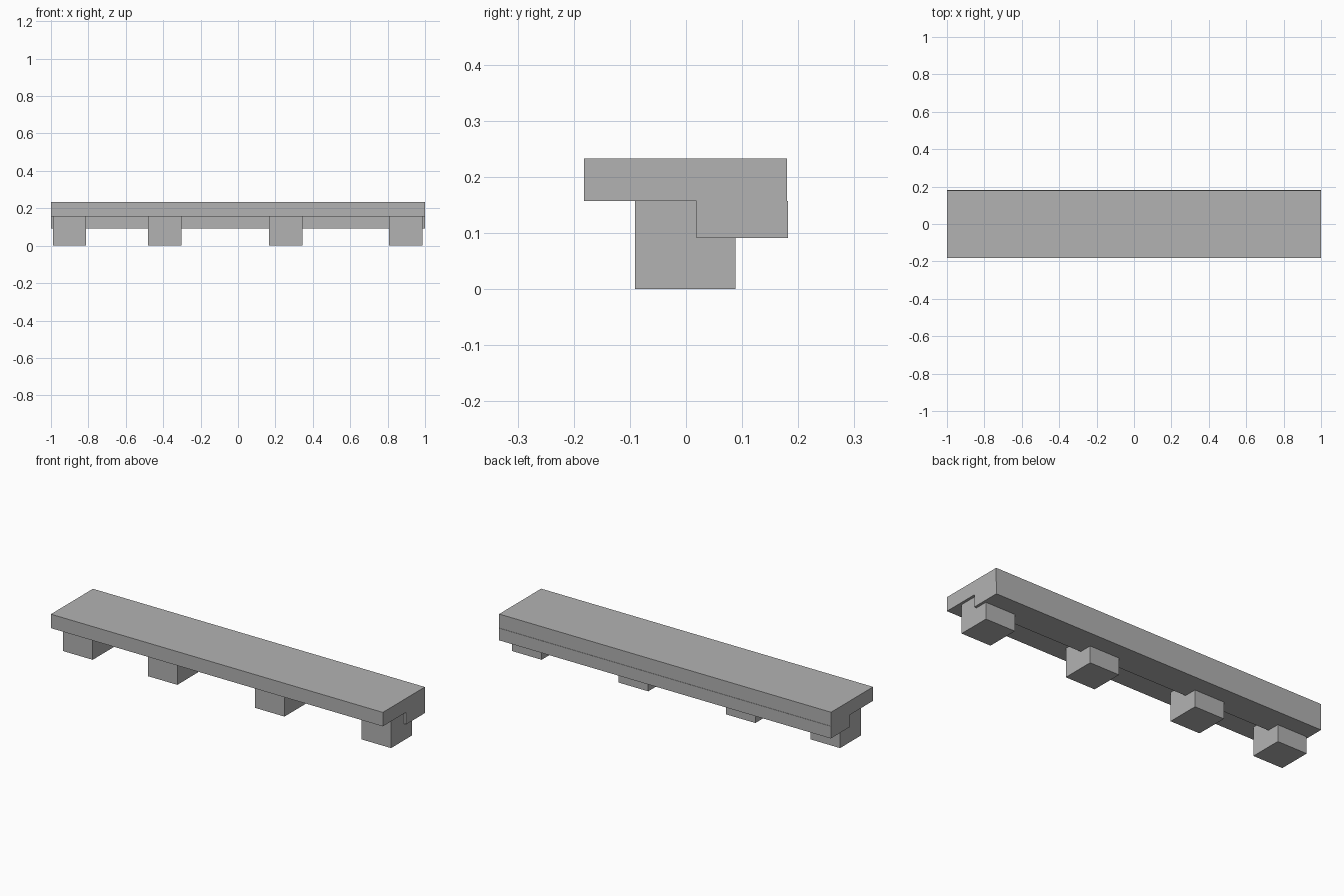
import bpy
import bmesh

cube = bpy.data.objects.get("Cube")
if cube:
    bpy.data.objects.remove(cube, do_unlink=True)

# Single plain grey
GREY = (0.448, 0.448, 0.448, 1.0)
grey = bpy.data.materials.new("plain grey")
grey.use_nodes = True
grey.diffuse_color = GREY
grey.node_tree.nodes["Principled BSDF"].inputs["Base Color"].default_value = GREY


def extrude_profile(name, profile, x_start, x_end):
    """Extrude a (y, z) side profile along x."""
    bm = bmesh.new()
    face = bm.faces.new([bm.verts.new((x_start, y, z)) for y, z in profile])
    result = bmesh.ops.extrude_face_region(bm, geom=[face])
    verts = [g for g in result["geom"] if isinstance(g, bmesh.types.BMVert)]
    bmesh.ops.translate(bm, verts=verts, vec=(x_end - x_start, 0, 0))
    bmesh.ops.recalc_face_normals(bm, faces=bm.faces)
    mesh = bpy.data.meshes.new(name)
    bm.to_mesh(mesh)
    bm.free()
    mesh.materials.append(grey)
    obj = bpy.data.objects.new(name, mesh)
    bpy.context.collection.objects.link(obj)
    return obj


# Shared heights and the step where the feet meet the beam
LEDGE_Z, PLANK_Z, TOP_Z = 0.091, 0.157, 0.233
STEP_Y = 0.019

# Stepped beam: wide top plank with a thicker back half
beam_profile = [
    (-0.182, PLANK_Z), (STEP_Y, PLANK_Z), (STEP_Y, LEDGE_Z),
    (0.182, LEDGE_Z), (0.182, PLANK_Z), (0.18, PLANK_Z),
    (0.18, TOP_Z), (-0.182, TOP_Z),
]
extrude_profile("stepped_beam", beam_profile, -1.0, 1.0)

# Notched feet that fit under the step
foot_profile = [
    (-0.091, 0), (0.088, 0), (0.088, LEDGE_Z),
    (STEP_Y, LEDGE_Z), (STEP_Y, PLANK_Z), (-0.091, PLANK_Z),
]
FOOT_WIDTH = 0.178
for i, x in enumerate((-0.901, -0.391, 0.255, 0.897), 1):
    extrude_profile(f"foot_{i}", foot_profile, x - FOOT_WIDTH / 2, x + FOOT_WIDTH / 2)
